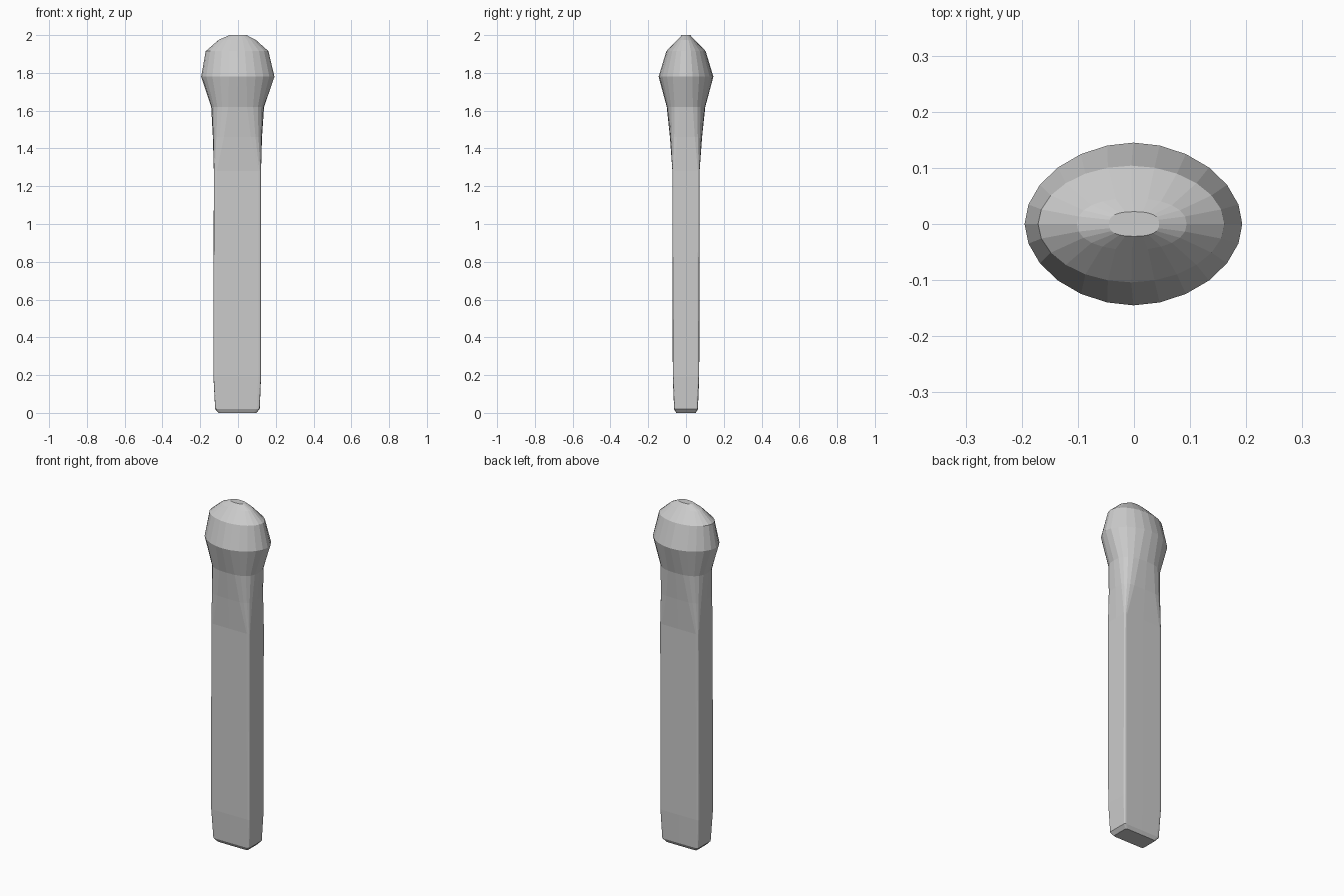
import bpy, bmesh
from math import cos, sin, pi, copysign

if "Cube" in bpy.data.objects:
    bpy.data.objects.remove(bpy.data.objects["Cube"])

SIDES = 24


def ring(bm, z, a, b, n, cx=0.0):
    """Superellipse section: n=2 is an ellipse, a large n is a soft-cornered rectangle."""
    verts = []
    for i in range(SIDES):
        t = 2 * pi * i / SIDES
        c, s = cos(t), sin(t)
        x = copysign(abs(c) ** (2 / n), c) if abs(c) > 1e-6 else 0.0
        y = copysign(abs(s) ** (2 / n), s) if abs(s) > 1e-6 else 0.0
        verts.append(bm.verts.new((cx + a * x, b * y, z)))
    return verts


def loft(name, sections):
    bm = bmesh.new()
    rings = [ring(bm, *s) for s in sections]
    for lo, hi in zip(rings, rings[1:]):
        for i in range(SIDES):
            j = (i + 1) % SIDES
            bm.faces.new((lo[i], lo[j], hi[j], hi[i]))
    bm.faces.new(rings[0][::-1])
    bm.faces.new(rings[-1])
    bmesh.ops.recalc_face_normals(bm, faces=bm.faces)
    mesh = bpy.data.meshes.new(name)
    bm.to_mesh(mesh)
    bm.free()
    obj = bpy.data.objects.new(name, mesh)
    bpy.context.collection.objects.link(obj)
    return obj


# Square stick flowing into a rounded bulb: z, half width, half depth, roundness, x centre
loft("matchstick", [
    (0.00, 0.100, 0.052, 16, -0.003),
    (0.02, 0.118, 0.063, 18, -0.003),
    (0.19, 0.126, 0.070, 20, -0.004),
    (1.28, 0.125, 0.072, 20, -0.003),
    (1.46, 0.130, 0.085, 4.5, -0.003),
    (1.62, 0.140, 0.102, 2.6, -0.002),
    (1.78, 0.194, 0.145, 1.9, -0.001),
    (1.915, 0.166, 0.104, 1.95, -0.005),
    (1.975, 0.098, 0.046, 2.2, -0.004),
    (2.00, 0.045, 0.022, 2.5, 0.0),
])
